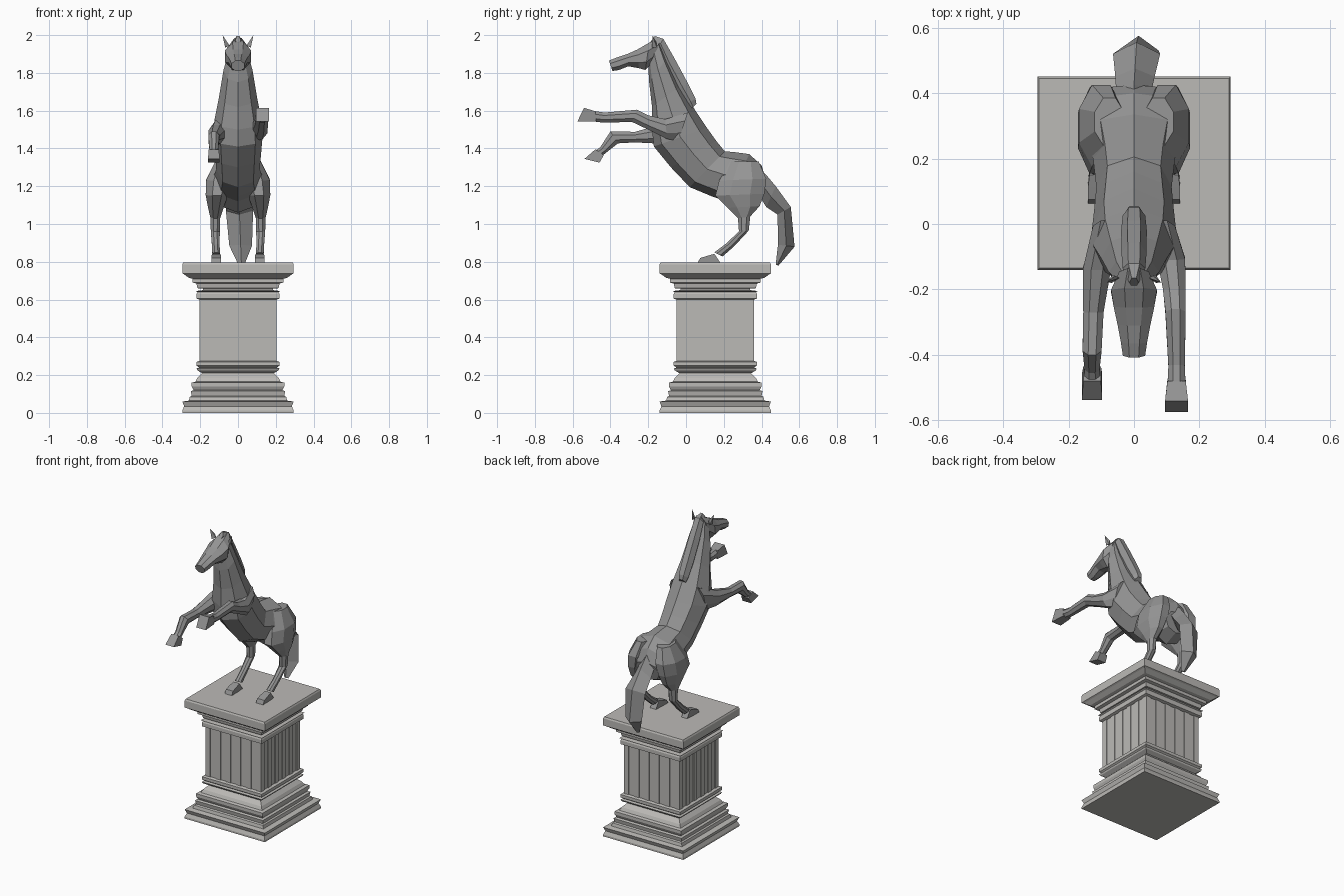
import bpy, bmesh, math
from mathutils import Vector


def material(name, colour):
    m = bpy.data.materials.new(name)
    m.diffuse_color = (*colour, 1)
    return m


STONE = material("stone", (.5, .49, .47))
BRONZE = material("dark_metal", (.3, .3, .3))


def make(name, verts, faces, mat=BRONZE):
    bm = bmesh.new()
    vs = [bm.verts.new(v) for v in verts]
    for f in faces:
        bm.faces.new([vs[i] for i in f])
    bmesh.ops.recalc_face_normals(bm, faces=bm.faces)
    me = bpy.data.meshes.new(name)
    bm.to_mesh(me)
    bm.free()
    me.materials.append(mat)
    ob = bpy.data.objects.new(name, me)
    bpy.context.collection.objects.link(ob)
    return ob


def skin(name, rings, mat=BRONZE):
    """Join equal-length rings of points into a capped tube."""
    n = len(rings[0])
    faces = [(a * n + i, a * n + (i + 1) % n, (a + 1) * n + (i + 1) % n, (a + 1) * n + i)
             for a in range(len(rings) - 1) for i in range(n)]
    faces += [tuple(range(n)), tuple(range((len(rings) - 1) * n, len(rings) * n))]
    return make(name, [p for r in rings for p in r], faces, mat)


def loft(name, stations, side=1, n=8, flat=True):
    """Station: y, z of one edge, y, z of the opposite edge, centre x, half width."""
    ph = math.pi / n if flat else 0
    k = 1 / math.cos(ph)
    rings = []
    for y1, z1, y2, z2, xc, hw in stations:
        ring = []
        for i in range(n):
            a = ph + 2 * math.pi * i / n
            c, s = math.cos(a) * k, math.sin(a) * k
            ring.append(Vector((side * xc + s * hw,
                                (y1 + y2) / 2 + c * (y1 - y2) / 2,
                                (z1 + z2) / 2 + c * (z1 - z2) / 2)))
        rings.append(ring)
    return skin(name, rings)


# Pedestal: square mouldings below and above a shaft with fine grooves
CY = 0.155


def moulding(name, profile):
    skin(name, [[(sx * h, CY + sy * h, z) for sx, sy in
                 ((-1, -1), (1, -1), (1, 1), (-1, 1))] for h, z in profile], STONE)


moulding("pedestal_base", [(.295, 0), (.295, .012), (.285, .035), (.295, .06), (.26, .065),
                           (.255, .085), (.245, .09), (.25, .115), (.235, .12), (.245, .14),
                           (.245, .16), (.225, .165), (.215, .185), (.19, .21), (.215, .225),
                           (.22, .235), (.205, .24), (.22, .25), (.22, .27), (.205, .275)])
moulding("pedestal_cornice", [(.205, .60), (.22, .605), (.22, .63), (.215, .64), (.225, .645),
                              (.185, .65), (.185, .658), (.215, .66), (.22, .685), (.24, .69),
                              (.24, .71), (.26, .715), (.285, .733), (.295, .738), (.295, .785),
                              (.29, .795)])

outline = []
H, D, W = .205, .005, .02
for q in range(4):
    side = [(-H, -H)]
    for g in (-.15, -.075, .0, .075, .15):
        side += [(g - W, -H), (g - W, -H + D), (g + W, -H + D), (g + W, -H)]
    c, s = round(math.cos(q * math.pi / 2)), round(math.sin(q * math.pi / 2))
    outline += [(c * x - s * y, s * x + c * y) for x, y in side]
skin("pedestal_shaft", [[(x, CY + y, z) for x, y in outline] for z in (.27, .605)], STONE)

# Torso and neck
loft("body", [(-.14, 1.98, -.20, 1.84, 0, .05), (-.10, 1.88, -.195, 1.75, 0, .077),
              (-.03, 1.73, -.18, 1.62, 0, .10), (.05, 1.60, -.18, 1.50, 0, .125),
              (.11, 1.51, -.17, 1.41, 0, .13), (.16, 1.44, -.08, 1.30, 0, .122),
              (.205, 1.385, .02, 1.195, 0, .115), (.26, 1.38, .14, 1.145, 0, .125),
              (.335, 1.37, .22, 1.12, 0, .145), (.40, 1.31, .30, 1.06, 0, .14),
              (.425, 1.23, .39, 1.10, 0, .09)], flat=False)

# Head and ears
loft("head", [(-.135, 1.985, -.17, 1.86, 0, .045), (-.195, 1.96, -.215, 1.815, 0, .07),
              (-.255, 1.925, -.25, 1.825, 0, .062), (-.31, 1.90, -.305, 1.835, 0, .05),
              (-.365, 1.882, -.355, 1.815, 0, .04), (-.408, 1.865, -.39, 1.81, 0, .034)])
for s, nm in ((-1, "left"), (1, "right")):
    make(nm + "_ear", [(s * .045, -.165, 1.945), (s * .068, -.18, 1.935), (s * .066, -.155, 1.935),
                       (s * .082, -.178, 2.0), (s * .058, -.158, 1.965)],
         [(0, 1, 3), (1, 2, 3), (2, 4, 3), (4, 0, 3), (0, 4, 2, 1)])

# Mane and tail
loft("mane", [(-.165, 1.995, -.195, 1.955, 0, .012), (-.12, 1.98, -.15, 1.93, 0, .03),
              (-.06, 1.875, -.12, 1.84, 0, .033), (.01, 1.745, -.05, 1.71, 0, .034),
              (.05, 1.665, .0, 1.63, 0, .03), (.055, 1.635, .02, 1.60, 0, .022)], n=6)
loft("tail", [(.38, 1.30, .36, 1.17, 0, .05), (.425, 1.26, .40, 1.13, 0, .055),
              (.475, 1.20, .425, 1.09, .003, .06), (.555, 1.09, .485, 1.05, .008, .072),
              (.575, .88, .487, .89, .014, .06), (.49, .78, .475, .785, .018, .015)],
     n=4, flat=False)

# Hind legs and hooves
for s, nm in ((-1, "left"), (1, "right")):
    loft(nm + "_hind_leg", [(.24, 1.335, .385, 1.33, .075, .045),
                            (.175, 1.23, .425, 1.24, .1, .068),
                            (.155, 1.15, .415, 1.16, .112, .059),
                            (.22, 1.085, .39, 1.095, .117, .042),
                            (.275, 1.03, .34, 1.04, .12, .026),
                            (.28, .96, .332, .965, .12, .024),
                            (.21, .895, .253, .88, .118, .02),
                            (.15, .85, .193, .828, .115, .021)], s)
    loft(nm + "_hind_hoof", [(.15, .842, .182, .795, .115, .021),
                             (.115, .832, .125, .795, .115, .025),
                             (.075, .82, .062, .795, .115, .026)], s, n=4)

# Front legs, right one reaching out and left one folded
loft("right_front_leg", [(.01, 1.59, -.04, 1.44, .085, .04), (-.11, 1.555, -.10, 1.45, .113, .043),
                         (-.20, 1.575, -.19, 1.495, .123, .035),
                         (-.26, 1.605, -.285, 1.54, .127, .031),
                         (-.43, 1.590, -.44, 1.537, .13, .025),
                         (-.50, 1.60, -.49, 1.543, .13, .028)])
loft("right_front_hoof", [(-.48, 1.597, -.475, 1.543, .13, .028),
                          (-.54, 1.615, -.575, 1.542, .13, .035)], n=4)
loft("left_front_leg", [(.01, 1.59, -.04, 1.42, .085, .04), (-.14, 1.525, -.13, 1.425, .113, .043),
                        (-.27, 1.488, -.27, 1.432, .124, .031),
                        (-.40, 1.49, -.36, 1.427, .128, .029),
                        (-.455, 1.405, -.42, 1.38, .128, .023),
                        (-.485, 1.385, -.445, 1.36, .128, .025)], -1)
loft("left_front_hoof", [(-.48, 1.395, -.435, 1.365, .128, .027),
                         (-.537, 1.345, -.458, 1.325, .128, .031)], -1, n=4)
